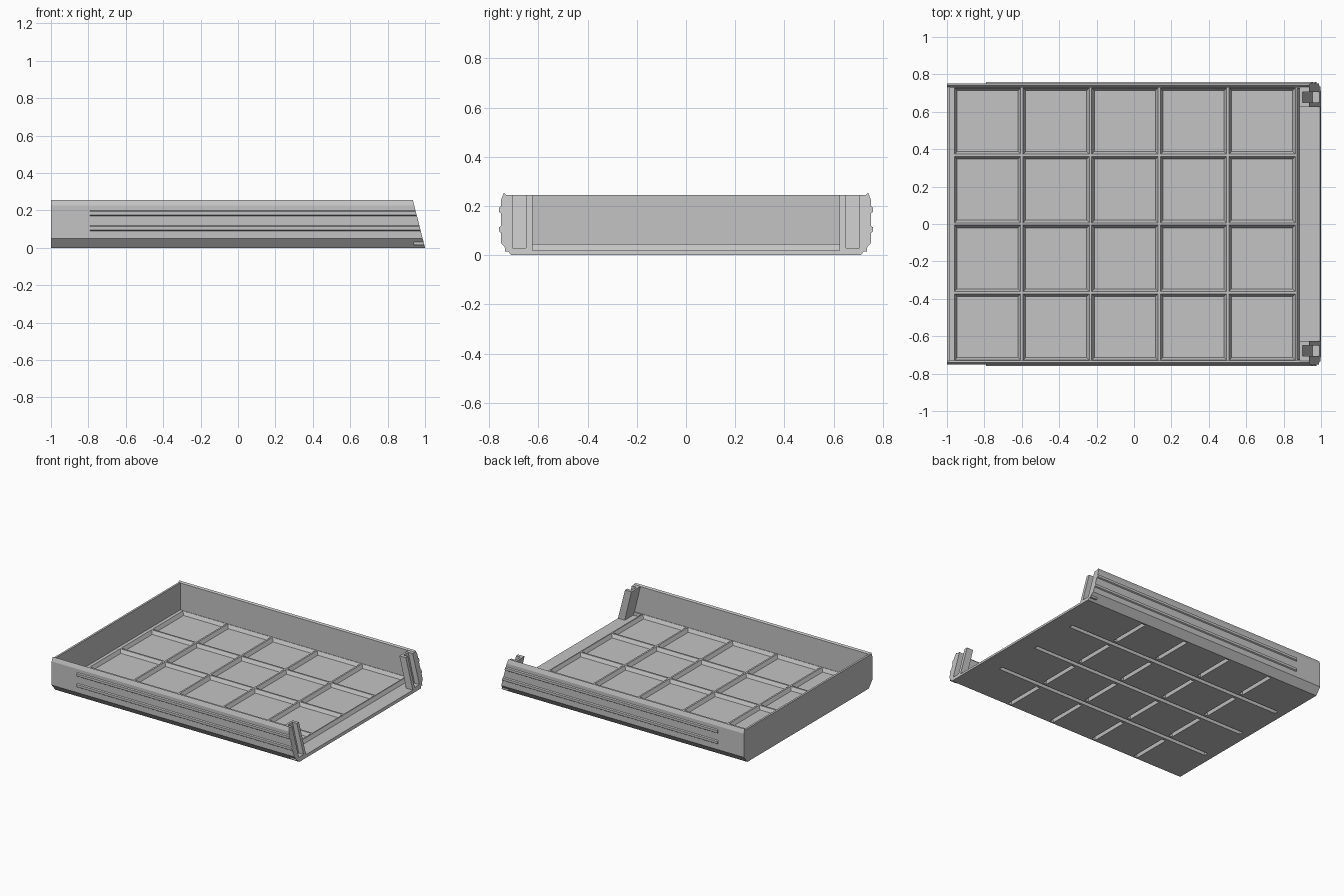
import bpy
import bmesh

cube = bpy.data.objects.get("Cube")
if cube:
    bpy.data.objects.remove(cube, do_unlink=True)

grey = bpy.data.materials.new("plain_grey")
grey.use_nodes = True
COLOUR = (0.55, 0.55, 0.55, 1)
grey.diffuse_color = COLOUR
grey.node_tree.nodes["Principled BSDF"].inputs["Base Color"].default_value = COLOUR

SILL, RIDGE = 0.02, 0.045      # low sill height, ridge height
PITCH = 0.367                  # spacing of the floor ridges


def front(z):
    """x of the leaning open end at height z."""
    return 1 - 0.255 * z


def loft(bm, ring_a, ring_b):
    """Closed solid between two matching rings of points."""
    a = [bm.verts.new(p) for p in ring_a]
    b = [bm.verts.new(p) for p in ring_b]
    n = len(a)
    bm.faces.new(a)
    bm.faces.new(b[::-1])
    for i in range(n):
        j = (i + 1) % n
        bm.faces.new((a[j], a[i], b[i], b[j]))


def along_x(bm, profile, start):
    """Extrude a (y, z) profile from start to the leaning end."""
    loft(bm, [(start, y, z) for y, z in profile], [(front(z), y, z) for y, z in profile])


def along_y(bm, profile, y0, y1):
    """Extrude an (x, z) profile between two y positions."""
    loft(bm, [(x, y0, z) for x, z in profile], [(x, y1, z) for x, z in profile])


def rect(cx, cy, hx, hy, z):
    return [(cx - hx, cy - hy, z), (cx + hx, cy - hy, z),
            (cx + hx, cy + hy, z), (cx - hx, cy + hy, z)]


def finish(name, bm):
    bmesh.ops.recalc_face_normals(bm, faces=bm.faces[:])
    mesh = bpy.data.meshes.new(name)
    bm.to_mesh(mesh)
    bm.free()
    mesh.materials.append(grey)
    obj = bpy.data.objects.new(name, mesh)
    bpy.context.collection.objects.link(obj)
    return obj


# Tray body: U section with chamfered lower edges
half = [(0.71, 0), (0.752, 0.05), (0.752, 0.225), (0.74, 0.255),
        (0.731, 0.244), (0.731, RIDGE)]
bm = bmesh.new()
along_x(bm, half + [(-y, z) for y, z in reversed(half)], -1)
body = finish("tray_body", bm)

# Cutters: tapered floor pockets, lowered sill, grooves under the ridges
bm = bmesh.new()
rows = [(j - 1.5) * PITCH for j in range(4)]
for i in range(5):
    cx = -0.783 + i * PITCH
    for cy in rows:
        loft(bm, rect(cx, cy, 0.163, 0.163, SILL), rect(cx, cy, 0.18, 0.18, 0.05))
        if i < 4:
            gx = cx + PITCH / 2
            loft(bm, rect(gx, cy, 0.018, 0.15, -0.01), rect(gx, cy, 0.009, 0.145, 0.028))
for j in (-1, 0, 1):
    loft(bm, rect(-0.04, j * PITCH, 0.9, 0.018, -0.01),
         rect(-0.04, j * PITCH, 0.895, 0.009, 0.028))
along_y(bm, [(0.885, SILL), (0.868, 0.05), (1.1, 0.05), (1.1, SILL)], -0.725, 0.725)
cutter = finish("floor_cutter", bm)
cutter.hide_render = True

cut = body.modifiers.new("floor_cut", "BOOLEAN")
cut.operation = "DIFFERENCE"
cut.solver = "EXACT"
cut.object = cutter
graph = bpy.context.evaluated_depsgraph_get()
body.data = bpy.data.meshes.new_from_object(body.evaluated_get(graph))
body.modifiers.clear()
bpy.data.objects.remove(cutter, do_unlink=True)

# Thin end wall
bm = bmesh.new()
along_y(bm, [(-1, 0.04), (-0.985, 0.04), (-0.985, 0.245), (-1, 0.245)], -0.735, 0.735)
finish("end_wall", bm)

for side, label in ((1, "left"), (-1, "right")):
    # Slide ribs on the outside of each side wall
    bm = bmesh.new()
    for z in (0.105, 0.185):
        rib = [(0.748, z - 0.017), (0.76, z - 0.009), (0.76, z + 0.009), (0.748, z + 0.017)]
        along_x(bm, [(side * y, h) for y, h in rib], -0.79)
    finish(label + "_side_ribs", bm)

    # Leaning corner post with an open slot in its front
    bm = bmesh.new()
    low, slot, top = SILL - 0.005, 0.03, 0.245
    back_plate = [(0.941, low), (0.957, low), (0.901, top), (0.885, top)]
    cheek = [(0.941, low), (front(low), low), (front(top), top), (0.885, top)]
    foot = [(0.941, low), (front(low), low), (front(slot), slot), (0.938, slot)]
    for profile, y0, y1 in ((back_plate, 0.65, 0.705), (foot, 0.65, 0.705),
                            (cheek, 0.625, 0.65), (cheek, 0.705, 0.735)):
        along_y(bm, profile, side * y0, side * y1)
    finish(label + "_corner_post", bm)
